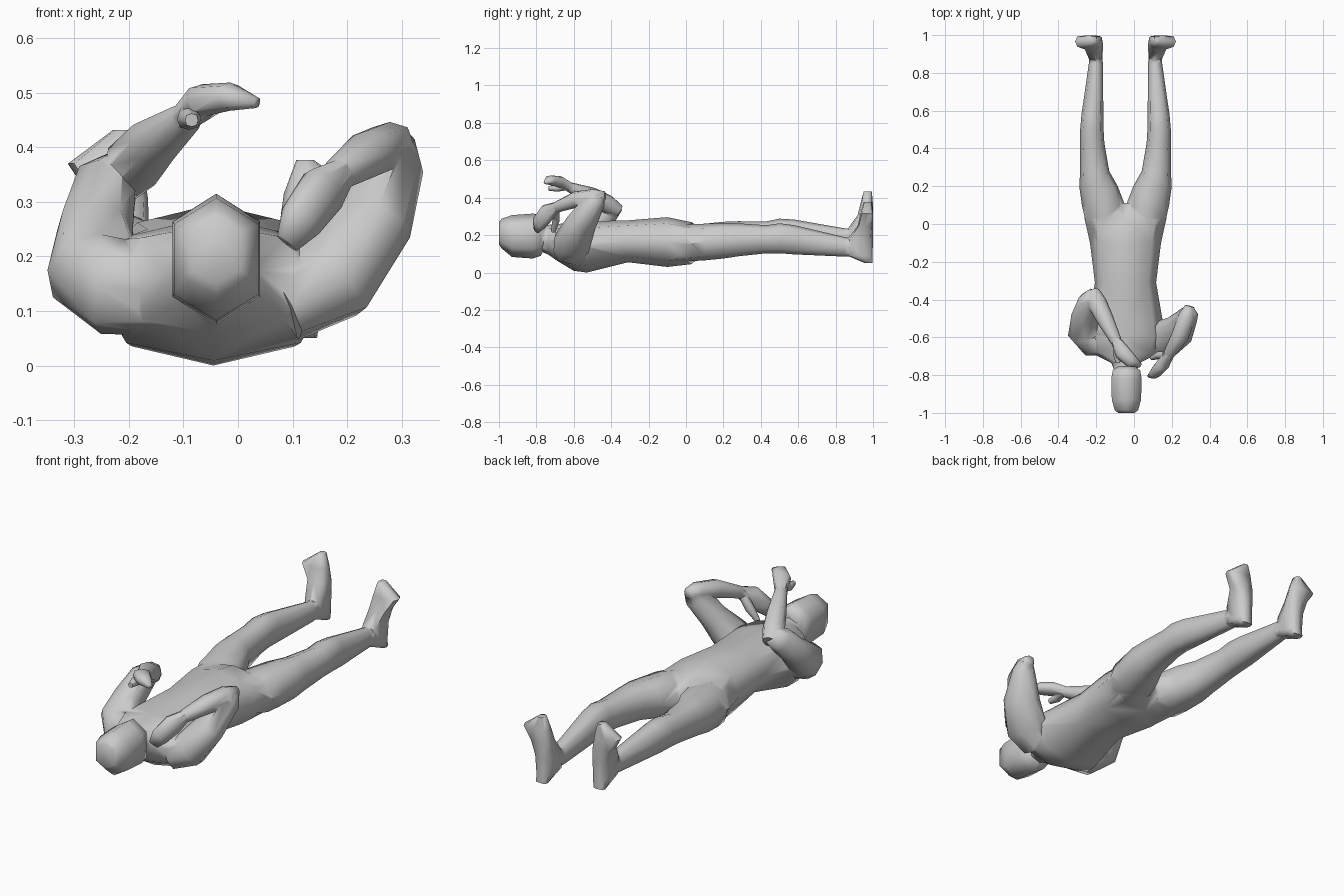
import bpy, bmesh, math
from mathutils import Vector

CX = -0.045  # body's line of symmetry
parts = []


def loft(name, rings, axis=None, up=(0, 0, 1), n=8, p=0.8, phase=0.0):
    """Skin of n-sided rings (x, y, z, half width, half depth); axis None follows the path."""
    bm = bmesh.new()
    pts = [Vector(r[:3]) for r in rings]
    loops = []
    for i, r in enumerate(rings):
        t = Vector(axis) if axis else pts[min(i + 1, len(pts) - 1)] - pts[max(i - 1, 0)]
        t.normalize()
        u = t.cross(Vector(up)).normalized()
        v = u.cross(t)
        loop = []
        for k in range(n):
            a = math.tau * k / n + phase
            c, s = math.cos(a), math.sin(a)
            c, s = [math.copysign(abs(q) ** p, q) if abs(q) > 1e-6 else 0 for q in (c, s)]
            loop.append(bm.verts.new(pts[i] + u * c * r[3] + v * s * r[4]))
        loops.append(loop)
    for a, b in zip(loops, loops[1:]):
        for k in range(n):
            bm.faces.new((a[k], a[(k + 1) % n], b[(k + 1) % n], b[k]))
    bm.faces.new(loops[0])
    bm.faces.new(loops[-1])
    bmesh.ops.triangulate(bm, faces=bm.faces)
    bmesh.ops.recalc_face_normals(bm, faces=bm.faces)
    me = bpy.data.meshes.new(name)
    bm.to_mesh(me)
    bm.free()
    ob = bpy.data.objects.new(name, me)
    bpy.context.collection.objects.link(ob)
    parts.append(ob)
    return ob


Y = (0, 1, 0)

# Torso, lying on its back, neck to hips
torso = loft("body", [(CX, y, z, rx, rz) for y, z, rx, rz in [
    (-0.79, .19, .055, .07), (-0.735, .175, .075, .08), (-0.685, .16, .175, .10),
    (-0.60, .137, .215, .128), (-0.53, .137, .20, .137), (-0.31, .167, .162, .112),
    (-0.10, .163, .188, .133), (0.03, .157, .217, .112), (0.11, .165, .19, .05)]], Y, p=0.85)

# Head
loft("head", [(-0.04, y, z, rx, rz) for y, z, rx, rz in [
    (-1.0, .21, .05, .06), (-0.985, .208, .07, .08), (-0.93, .195, .087, .112),
    (-0.82, .195, .09, .12), (-0.775, .20, .082, .11), (-0.755, .205, .05, .07)]],
    Y, n=6, phase=math.pi / 6)

# Legs and upturned feet; one leg rests slightly higher
for side, word, rise in ((-1, "left", 0.05), (1, "right", 0.0)):
    def lift(y):
        return rise * max(0, y - 0.1) / 0.8

    loft(word + "_leg", [(CX + side * dx, y, z + lift(y), rx, rz) for y, dx, z, rx, rz in [
        (-0.05, .10, .163, .075, .085), (0.03, .112, .16, .103, .099),
        (0.10, .117, .163, .114, .098), (0.20, .143, .17, .102, .095),
        (0.28, .163, .175, .077, .088), (0.43, .176, .178, .064, .075),
        (0.50, .178, .183, .062, .08), (0.58, .175, .175, .058, .078),
        (0.85, .157, .137, .037, .052), (0.93, .157, .135, .033, .045)]], Y)
    loft(word + "_foot", [(CX + side * dx, y, z + rise * 1.1, rx, ry) for z, y, dx, rx, ry in [
        (.05, .978, .16, .03, .02), (.09, .93, .158, .037, .068), (.18, .932, .16, .042, .067),
        (.25, .958, .172, .052, .041), (.315, .966, .198, .069, .033),
        (.377, .972, .168, .016, .022)]], (0, 0, 1), Y, p=0.55)

# Left arm: folded with the hand above the chest
loft("left_upper_arm", [(-.12, -.62, .135, .08, .08), (-.23, -.615, .145, .085, .09),
                        (-.267, -.57, .175, .085, .085), (-.262, -.49, .25, .07, .068),
                        (-.24, -.41, .33, .056, .062), (-.215, -.37, .36, .035, .04)])
loft("left_forearm", [(-.215, -.36, .33, .035, .035), (-.195, -.42, .365, .052, .05),
                      (-.155, -.50, .41, .046, .045), (-.095, -.62, .455, .03, .028),
                      (-.08, -.645, .468, .02, .018)])
loft("left_hand", [(-.10, -.61, .452, .026, .024), (-.06, -.68, .487, .042, .03),
                   (-.015, -.725, .493, .036, .026), (.035, -.75, .482, .012, .01)])
loft("left_thumb", [(-.085, -.64, .46, .02, .02), (-.09, -.69, .452, .022, .02),
                    (-.085, -.735, .45, .012, .012)])

# Right arm: raised elbow, hand dropping toward the head
loft("right_upper_arm", [(.08, -.63, .11, .08, .07), (.165, -.61, .155, .105, .085),
                         (.24, -.56, .265, .088, .066), (.285, -.49, .38, .055, .06),
                         (.29, -.47, .415, .035, .04)])
loft("right_forearm", [(.295, -.435, .41, .025, .025), (.28, -.49, .405, .045, .042),
                       (.245, -.59, .39, .046, .043), (.185, -.69, .35, .03, .03),
                       (.175, -.71, .338, .02, .02)])
loft("right_hand", [(.19, -.685, .355, .026, .026), (.155, -.74, .32, .035, .05),
                    (.115, -.785, .265, .03, .045), (.09, -.80, .225, .012, .025)])
loft("right_thumb", [(.165, -.695, .33, .02, .02), (.13, -.695, .28, .02, .022),
                     (.095, -.71, .22, .012, .012)])

# Fuse every part into one continuous skin
for ob in parts[1:]:
    mod = torso.modifiers.new("fuse", 'BOOLEAN')
    mod.operation, mod.solver, mod.object = 'UNION', 'EXACT', ob
bpy.ops.object.select_all(action='DESELECT')
torso.select_set(True)
bpy.context.view_layer.objects.active = torso
for mod in list(torso.modifiers):
    bpy.ops.object.modifier_apply(modifier=mod.name)
for ob in parts[1:]:
    bpy.data.objects.remove(ob, do_unlink=True)
bpy.ops.object.shade_smooth_by_angle(angle=math.radians(75))
